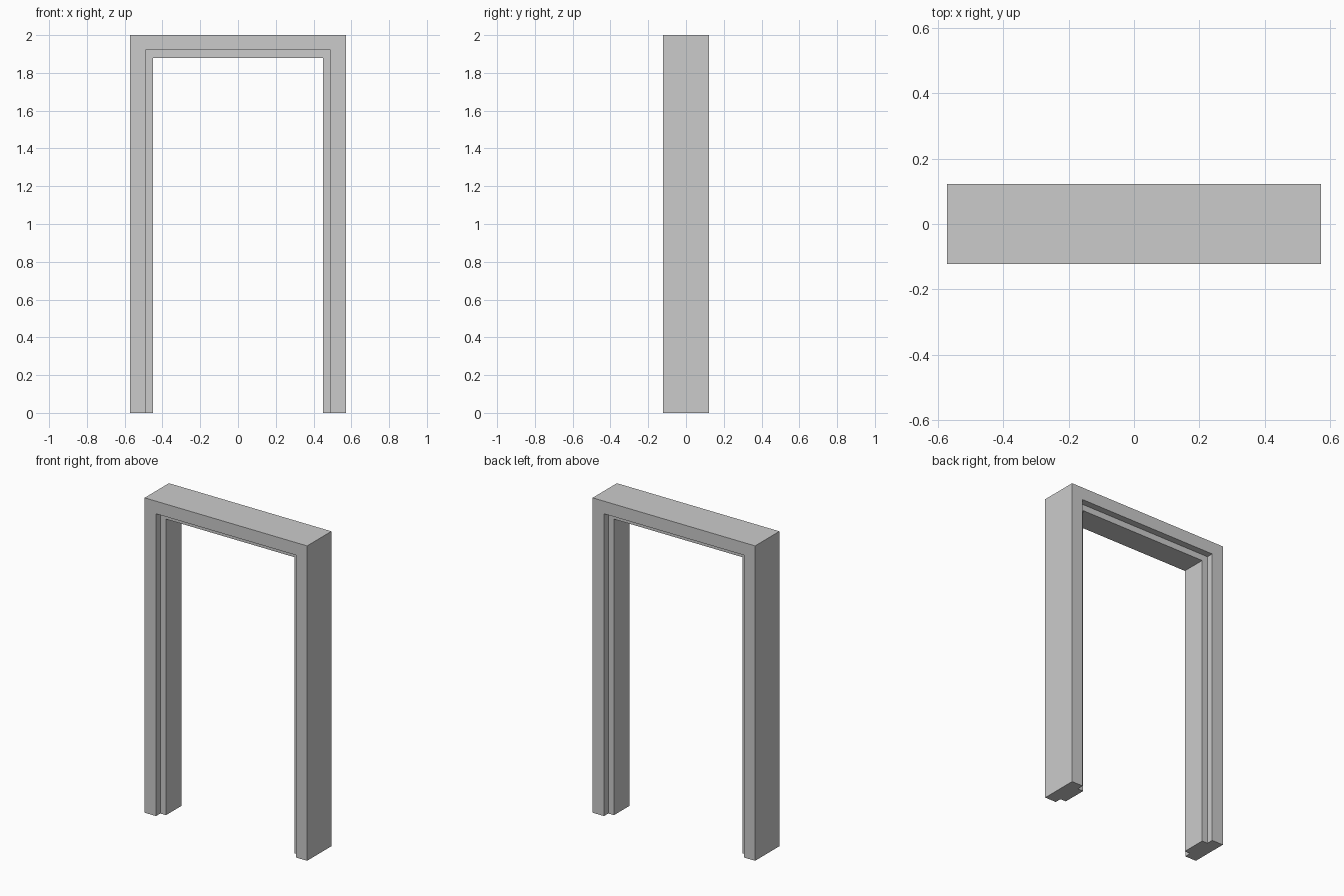
import bpy, bmesh

if "Cube" in bpy.data.objects:
    bpy.data.objects.remove(bpy.data.objects["Cube"])

HALF_W, HEIGHT, HALF_D = 0.571, 2.0, 0.1215
FACE, STOP = 0.08, 0.12      # thickness at the rebates and at the central stop
STOP_Y = 0.0785              # half depth of the central stop

# Jamb cross-section: (distance in from the outer edge, y)
profile = [(0, -HALF_D), (FACE, -HALF_D), (FACE, -STOP_Y), (STOP, -STOP_Y),
           (STOP, STOP_Y), (FACE, STOP_Y), (FACE, HALF_D), (0, HALF_D)]

# Path stations: left foot, left mitre, right mitre, right foot
stations = [(-1, False), (-1, True), (1, True), (1, False)]

bm = bmesh.new()
rings = []
for side, top in stations:
    rings.append([bm.verts.new((side * (HALF_W - d), y, HEIGHT - d if top else 0))
                  for d, y in profile])

# Sweep the section up, across and down
n = len(profile)
for a, b in zip(rings, rings[1:]):
    for i in range(n):
        j = (i + 1) % n
        bm.faces.new((a[i], a[j], b[j], b[i]))

# Close the feet
bm.faces.new(rings[0])
bm.faces.new(rings[-1][::-1])
bmesh.ops.recalc_face_normals(bm, faces=bm.faces)

mesh = bpy.data.meshes.new("door_frame")
bm.to_mesh(mesh)
bm.free()
frame = bpy.data.objects.new("door_frame", mesh)
bpy.context.collection.objects.link(frame)
